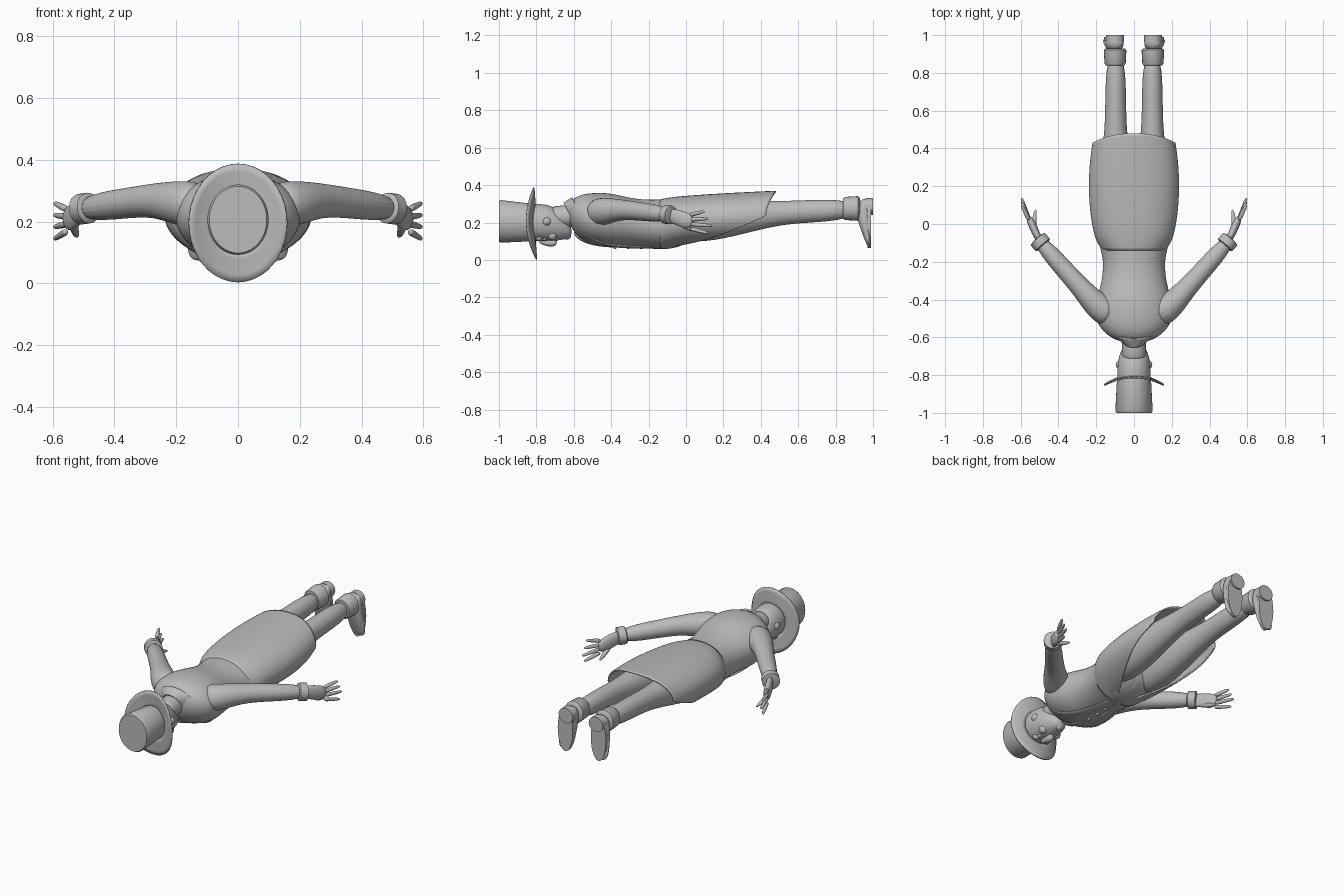
import bpy, bmesh, math
from mathutils import Vector

cube = bpy.data.objects.get("Cube")
if cube:
    bpy.data.objects.remove(cube)

GREY = (.5, .5, .5, 1)
mat = bpy.data.materials.new("plain grey")
mat.use_nodes = True
mat.diffuse_color = GREY
mat.node_tree.nodes["Principled BSDF"].inputs["Base Color"].default_value = GREY


def build(name, rows, closed=True, caps=True, soft=True, thickness=0):
    """Skin a list of point rows into one smooth-shaded object."""
    bm = bmesh.new()
    grid = [[bm.verts.new(point) for point in row] for row in rows]
    count = len(grid[0])
    for near, far in zip(grid, grid[1:]):
        for i in range(count if closed else count - 1):
            j = (i + 1) % count
            bm.faces.new((near[i], near[j], far[j], far[i]))
    if caps:
        bm.faces.new(grid[0])
        bm.faces.new(grid[-1])
    bmesh.ops.recalc_face_normals(bm, faces=bm.faces)
    mesh = bpy.data.meshes.new(name)
    bm.to_mesh(mesh)
    bm.free()
    mesh.materials.append(mat)
    obj = bpy.data.objects.new(name, mesh)
    bpy.context.collection.objects.link(obj)
    bpy.ops.object.select_all(action='DESELECT')
    obj.select_set(True)
    bpy.context.view_layer.objects.active = obj
    bpy.ops.object.shade_smooth_by_angle(angle=math.radians(45))
    if soft:
        subdivision = obj.modifiers.new("Smooth", 'SUBSURF')
        subdivision.levels = subdivision.render_levels = 2
    if thickness:
        obj.modifiers.new("Shell", 'SOLIDIFY').thickness = thickness


def circle(segments):
    """Cosine and sine pairs around a full turn."""
    turns = [math.tau * i / segments for i in range(segments)]
    return [(math.cos(turn), math.sin(turn)) for turn in turns]


def tube(name, rings, axis=None, up=(0, 0, 1), segments=16, **options):
    """Loft ellipses given as (centre, sideways radius, upward radius)."""
    centres = [Vector(centre) for centre, wide, high in rings]
    rows = []
    for k, (centre, wide, high) in enumerate(rings):
        ahead = centres[min(k + 1, len(centres) - 1)]
        along = Vector(axis) if axis else ahead - centres[max(k - 1, 0)]
        across = along.cross(Vector(up)).normalized()
        rise = across.cross(along).normalized()
        rows.append([centres[k] + across * wide * c + rise * high * s
                     for c, s in circle(segments)])
    build(name, rows, **options)


def body(name, profile, x=0, segments=24, **options):
    """Loft along the length from (y, z, half width, half height)."""
    tube(name, [((x, y, z), wide, high) for y, z, wide, high in profile],
         axis=(0, 1, 0), segments=segments, **options)


def limb(name, joints, side=1, flat=1, **options):
    """Follow joints given as (x, y, z, radius), mirrored by side."""
    tube(name, [((x * side, y, z), radius, radius * flat) for x, y, z, radius in joints],
         **options)


def ball(name, x, y, z, radius):
    bpy.ops.mesh.primitive_uv_sphere_add(segments=16, ring_count=10, radius=radius,
                                         location=(x, y, z))
    obj = bpy.context.object
    obj.name = name
    obj.data.materials.append(mat)
    bpy.ops.object.shade_smooth()


# Trunk
body("torso", [(-.63, .25, .08, .06), (-.57, .23, .17, .12), (-.5, .22, .21, .14),
               (-.4, .21, .2, .15), (-.3, .2, .17, .13), (-.18, .19, .16, .13),
               (-.08, .19, .2, .14), (.07, .21, .16, .1)])

# Coat skirt: an arched shell whose front edges sweep back to the hem
skirt = []
for step in range(11):
    t = step / 10
    wide = .17 + .07 * math.sqrt(math.sin(t * 2.6))
    drop = math.radians(90 * (1 - t))
    row = []
    for i in range(29):
        angle = -drop + (math.pi + 2 * drop) * i / 28
        c, s = math.cos(angle), math.sin(angle)
        row.append((wide * math.copysign(abs(c) ** .85, c),
                    .62 * t - .14 - .05 * t * c * c,
                    .19 + .045 * t ** .6 + .135 * s))
    skirt.append(row)
build("coat_skirt", skirt, closed=False, caps=False, thickness=.008)

# Collar: a slanted band round the neck
collar = []
for step in range(4):
    t = step / 3
    collar.append([((.06 + .065 * t) * c, .045 * t - .62 - .035 * s,
                    .236 + (.07 + .03 * t) * s) for c, s in circle(24)])
build("coat_collar", collar, caps=False, thickness=.01)

# Tie and waistcoat buttons
limb("tie", [(0, -.6, .15, .02), (0, -.55, .1, .03), (0, -.42, .07, .01)], flat=.5)
for k in range(4):
    ball("waistcoat_button", 0, .07 * k - .38, .066, .009)

# Head and face
body("head", [(-.87, .2, .08, .09), (-.82, .2, .09, .1), (-.75, .2, .09, .1),
              (-.7, .19, .08, .09), (-.65, .17, .06, .06), (-.61, .15, .03, .03)])
body("neck", [(-.74, .23, .07, .06), (-.65, .23, .06, .06), (-.56, .24, .07, .06)])
limb("nose", [(0, -.79, .1, .01), (0, -.74, .09, .02), (0, -.7, .09, .02), (0, -.69, .1, .01)],
     axis=(0, 1, 0))
ball("chin", 0, -.637, .13, .022)
for name, y in (("upper_lip", -.675), ("lower_lip", -.66)):
    tube(name, [((.03 * k, y, .115 + .01 * k * k), .008, .01) for k in (-1, 0, 1)])

# Hat: tall crown and a brim rolled up at the sides
body("hat_crown", [(-1, .206, .093, .108), (-.99, .206, .099, .114), (-.82, .2, .09, .1)],
     segments=40, soft=False)
brim = []
for step in range(5):
    t = step / 4
    brim.append([((.085 + .072 * t) * c,
                  -.81 - .046 * (c * (.54 + .46 * t)) ** 2 - .007 * s * t,
                  .195 + (.092 + .1 * t) * s) for c, s in circle(40)])
build("hat_brim", brim, caps=False, soft=False, thickness=.007)

for side, label in ((1, "left_"), (-1, "right_")):
    # Face details
    ball(label + "ear", .073 * side, -.745, .205, .024)
    ball(label + "cheek", .045 * side, -.715, .13, .025)
    ball(label + "brow", .036 * side, -.785, .12, .02)
    ball(label + "eye", .035 * side, -.757, .114, .012)

    # Sleeve and cuff
    limb(label + "sleeve", [(.11, -.49, .25, .08), (.19, -.44, .26, .075), (.27, -.35, .27, .055),
                            (.36, -.25, .26, .05), (.51, -.08, .24, .045)], side)
    elbow, wrist = Vector((.36, -.25, .26)), Vector((.51, -.08, .24))
    limb(label + "cuff", [(*elbow.lerp(wrist, t), radius) for t, radius in
                          ((.8, .045), (.82, .05), (1, .05), (1.02, .035))], side, soft=False)

    # Hand: palm, four fanned fingers and a thumb
    limb(label + "palm", [(.49, -.1, .24, .02), (.52, -.05, .23, .02), (.54, 0, .21, .023),
                          (.56, .04, .205, .015)], side, flat=2)
    for k, finger in enumerate(("little", "ring", "middle", "index")):
        base = Vector((.555, .02, .24 - .024 * k))
        tip = base + Vector((.04, .12 - .02 * abs(k - 2), .02 - .015 * k))
        joints = [(*base.lerp(tip, t), .012 - .005 * t * t) for t in (0, .35, .7, 1)]
        limb(label + finger + "_finger", joints, side, segments=10)
    limb(label + "thumb", [(.53, -.04, .2, .015), (.53, .01, .17, .015), (.52, .08, .15, .007)],
         side, segments=10)

    # Lapel lying on the chest
    lapel = []
    for step in range(6):
        t = step / 5
        lapel.append((.1 - .08 * t, .46 * t - .57, .068 + .09 * (1 - t) ** 5, .045 - .03 * t))
    limb(label + "lapel", lapel, side, flat=.3)

    # Trouser leg and boot top
    leg = [(-.1, .19, .08), (.1, .2, .1), (.3, .23, .085), (.5, .25, .057), (.65, .26, .056),
           (.9, .27, .05)]
    body(label + "leg", [(y, z, wide, wide * 1.1) for y, z, wide in leg], x=.097 * side)
    boot = [(.84, .05), (.85, .056), (.92, .06), (.93, .05)]
    body(label + "boot_top", [(y, .275, wide, wide * 1.1) for y, wide in boot],
         x=.1 * side, soft=False)

    # Shoe from heel to toe, then its flat sole and raised heel
    shoe = []
    for z, wide, instep in ((.33, .04, .94), (.28, .05, .9), (.2, .05, .92), (.12, .053, .95),
                            (.07, .035, .97)):
        centre = (side * (.125 - .08 * z), (instep + .99) / 2, z)
        shoe.append((centre, wide, (.99 - instep) / 2))
    tube(label + "shoe", shoe, axis=(0, 0, -1), up=(0, 1, 0))
    body(label + "sole", [(y, .195, .05, .13) for y in (.97, .99)], x=.11 * side, soft=False)
    body(label + "heel", [(y, .285, .047, .045) for y in (.96, 1)], x=.1 * side, soft=False)
